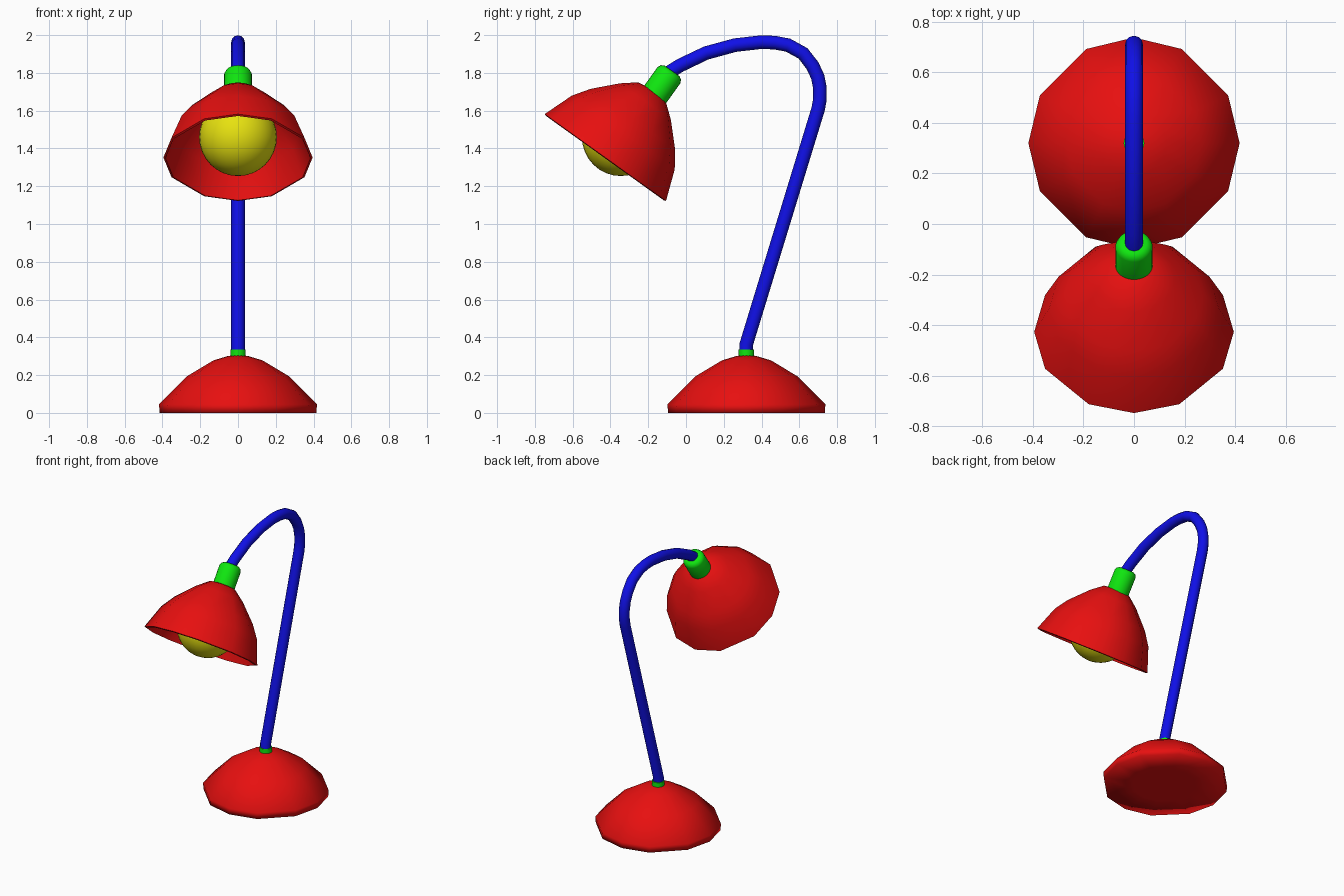
import bpy, bmesh
from math import radians, sin, cos
from mathutils import Matrix

cube = bpy.data.objects.get("Cube")
if cube:
    bpy.data.objects.remove(cube, do_unlink=True)


def make_material(name, rgb):
    mat = bpy.data.materials.new(name)
    mat.use_nodes = True
    color = (*rgb, 1)
    mat.diffuse_color = color
    mat.node_tree.nodes["Principled BSDF"].inputs["Base Color"].default_value = color
    return mat


RED = make_material("red", (0.8, 0.005, 0.005))
GREEN = make_material("green", (0.005, 0.8, 0.005))
BLUE = make_material("blue", (0.005, 0.005, 0.8))
YELLOW = make_material("yellow", (0.8, 0.76, 0.005))

# Twelve unevenly spaced sides for the big domes, even ones for the collars
DOME_ANGLES = [q + a for q in range(0, 360, 90) for a in (0, 27, 63)]
ROUND_ANGLES = range(0, 360, 15)


def lathe(name, profile, angles, mat, matrix):
    """Turn (radius, height) points, listed bottom to top, around local z."""
    bm = bmesh.new()
    rings = []
    for r, z in profile:
        if r == 0:
            rings.append([bm.verts.new((0, 0, z))] * len(angles))
        else:
            rings.append([bm.verts.new((r * cos(radians(a)), r * sin(radians(a)), z))
                          for a in angles])
    for low, high in zip(rings, rings[1:]):
        for j in range(len(angles)):
            k = (j + 1) % len(angles)
            corners = dict.fromkeys((low[j], low[k], high[k], high[j]))
            bm.faces.new(list(corners))
    return finish(name, bm, mat, matrix)


def finish(name, bm, mat, matrix):
    for face in bm.faces:
        face.smooth = True
    mesh = bpy.data.meshes.new(name)
    bm.to_mesh(mesh)
    bm.free()
    mesh.materials.append(mat)
    obj = bpy.data.objects.new(name, mesh)
    obj.matrix_world = matrix
    bpy.context.collection.objects.link(obj)
    return obj


def select_only(obj):
    bpy.ops.object.select_all(action="DESELECT")
    obj.select_set(True)
    bpy.context.view_layer.objects.active = obj


def smooth_by_angle(obj, degrees):
    select_only(obj)
    bpy.ops.object.shade_smooth_by_angle(angle=radians(degrees))


# Base: closed, softly shaded dome
BASE_Y = 0.32
on_base = Matrix.Translation((0, BASE_Y, 0))
lathe("base", [(0, 0), (0.21, 0), (0.415, 0), (0.418, 0.045), (0.268, 0.195),
               (0.13, 0.278), (0.05, 0.302), (0, 0.305)],
      DOME_ANGLES, RED, on_base)
base_collar = lathe("base_collar", [(0, 0.28), (0.041, 0.28), (0.041, 0.335), (0, 0.335)],
                    ROUND_ANGLES, GREEN, on_base)
smooth_by_angle(base_collar, 40)

# Arm: bent tube from the base to the lamp head, as (y, z) points
path = [(0.318, 0.3), (0.318, 0.36), (0.7, 1.61), (0.709, 1.66), (0.709, 1.72),
        (0.697, 1.78), (0.67, 1.838), (0.62, 1.903), (0.54, 1.947), (0.47, 1.96),
        (0.4, 1.963), (0.26, 1.947), (0.106, 1.905), (-0.03, 1.84),
        (-0.095, 1.8), (-0.13, 1.765)]
curve = bpy.data.curves.new("arm", "CURVE")
curve.dimensions = "3D"
curve.bevel_depth = 0.036
curve.bevel_resolution = 4
curve.use_fill_caps = True
spline = curve.splines.new("POLY")
spline.points.add(len(path) - 1)
for point, (y, z) in zip(spline.points, path):
    point.co = (0, y, z, 1)
curve.materials.append(BLUE)
arm = bpy.data.objects.new("arm", curve)
bpy.context.collection.objects.link(arm)
select_only(arm)
bpy.ops.object.convert(target="MESH")
smooth_by_angle(bpy.context.object, 50)

# Lamp head: tilted hollow shade with its collar
head = Matrix.Translation((0, -0.427, 1.352)) @ Matrix.Rotation(radians(-35.6), 4, "X")
shade = lathe("shade", [(0.395, 0), (0.335, 0.163), (0.275, 0.25), (0.165, 0.365),
                        (0.09, 0.425), (0, 0.44)],
              DOME_ANGLES, RED, head)
wall = shade.modifiers.new("wall", "SOLIDIFY")
wall.thickness = 0.012
wall.offset = -1
select_only(shade)
bpy.ops.object.modifier_apply(modifier="wall")
smooth_by_angle(shade, 60)

head_collar = lathe("head_collar", [(0, 0.41), (0.074, 0.41), (0.074, 0.55), (0.066, 0.568),
                                    (0.05, 0.578), (0, 0.58)],
                    ROUND_ANGLES, GREEN, head @ Matrix.Translation((0, 0.02, 0)))
smooth_by_angle(head_collar, 50)

# Bulb
bm = bmesh.new()
bmesh.ops.create_uvsphere(bm, u_segments=32, v_segments=16, radius=0.206)
finish("bulb", bm, YELLOW, Matrix.Translation((0, -0.345, 1.46)))
